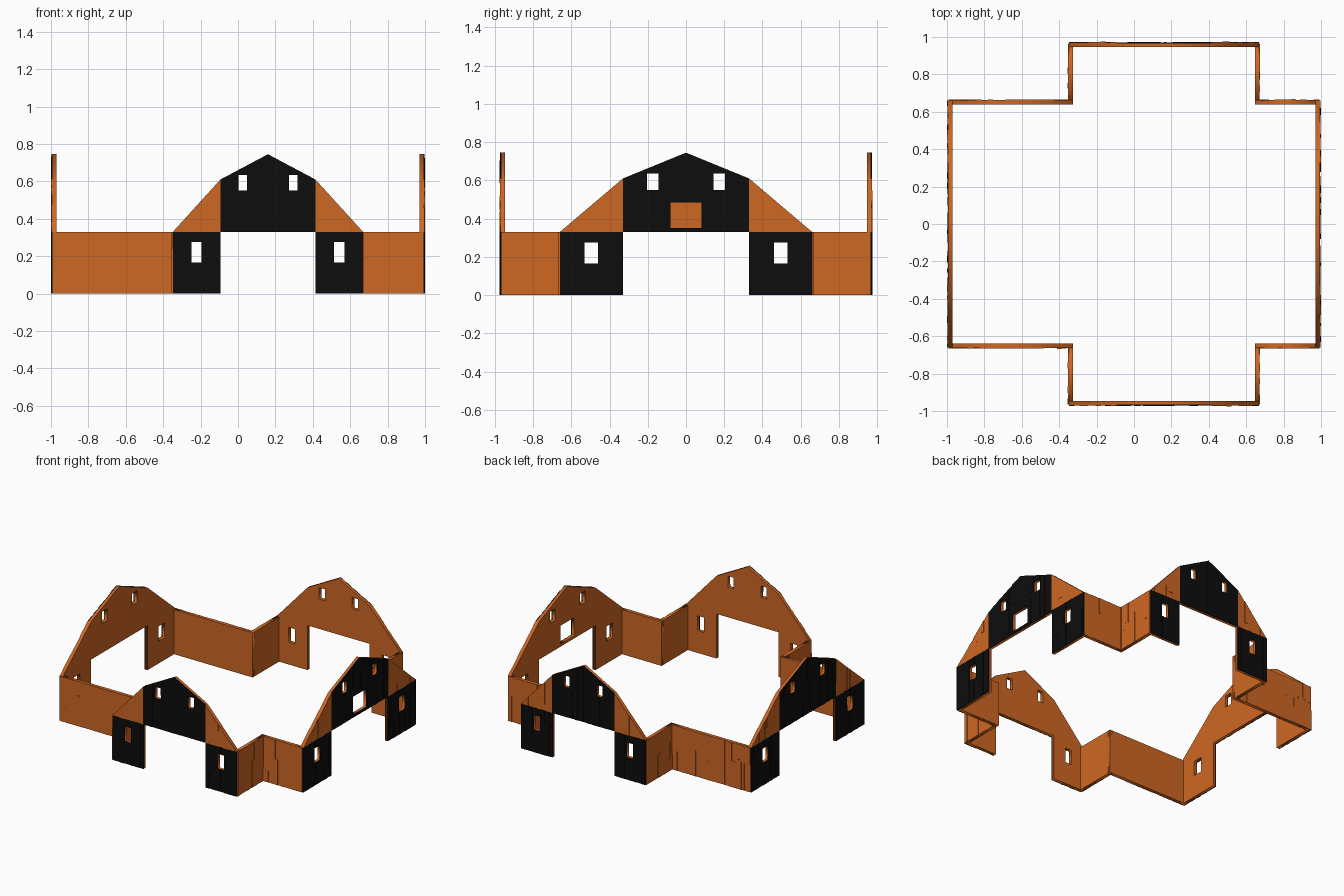
import bpy, bmesh, math, random
from mathutils import Matrix, Vector

random.seed(4)
cube = bpy.data.objects.get("Cube")
if cube:
    bpy.data.objects.remove(cube, do_unlink=True)


def material(name, rgb):
    m = bpy.data.materials.new(name)
    m.use_nodes = True
    m.diffuse_color = (*rgb, 1)
    m.node_tree.nodes["Principled BSDF"].inputs["Base Color"].default_value = (*rgb, 1)
    return m


ORANGE = material("orange wood", (0.62, 0.135, 0.017))
BLACK = material("black boards", (0.004, 0.004, 0.004))

THICK = 0.02     # wall core
EAVE = 0.33      # low wall height
KNEE = 0.61      # where the roof slope changes
RIDGE = 0.745


def frame(x, y, degrees):
    """Local x runs along the wall, local y is up, local z points outward."""
    a = math.radians(degrees)
    along, up = Vector((math.cos(a), math.sin(a), 0)), Vector((0, 0, 1))
    m = Matrix((along, up, along.cross(up))).transposed().to_4x4()
    m.translation = (x, y, 0)
    return m


def rect(u0, u1, v0, v1):
    return [(u0, v0), (u1, v0), (u1, v1), (u0, v1)]


def core(name, place, outline, holes=()):
    """Solid wall from an outline with rectangular openings."""
    cu = bpy.data.curves.new(name, "CURVE")
    cu.dimensions, cu.fill_mode, cu.extrude = "2D", "BOTH", THICK / 2
    for loop in [outline] + [rect(*h) for h in holes]:
        sp = cu.splines.new("POLY")
        sp.points.add(len(loop) - 1)
        for p, (u, v) in zip(sp.points, loop):
            p.co = (u, v, 0, 1)
        sp.use_cyclic_u = True
    cu.materials.append(ORANGE)
    ob = bpy.data.objects.new(name, cu)
    bpy.context.collection.objects.link(ob)
    ob.matrix_world = place @ Matrix.Translation((0, 0, -THICK / 2))
    bpy.ops.object.select_all(action="DESELECT")
    ob.select_set(True)
    bpy.context.view_layer.objects.active = ob
    bpy.ops.object.convert(target="MESH")


def plank(bm, u0, u1, low, tops, depth):
    ring = [(u0, low), (u1, low), (u1, tops[1]), (u0, tops[0])]
    back = [bm.verts.new((u, v, 0)) for u, v in ring]
    front = [bm.verts.new((u, v, depth)) for u, v in ring]
    bm.faces.new(front)
    for i in range(4):
        j = (i + 1) % 4
        bm.faces.new((back[i], back[j], front[j], front[i]))


def siding(name, place, u0, u1, low, top, mat, holes=(), breaks=()):
    """Uneven vertical boards that stop around the openings."""
    edges = {u0, u1, *breaks}
    for h in holes:
        edges |= {e for e in h[:2] if u0 < e < u1}
    u = u0 + 0.03
    while u < u1 - 0.015:
        if all(abs(u - e) > 0.008 for e in edges):
            edges.add(u)
        u += random.uniform(0.02, 0.04)
    edges = sorted(edges)
    bm = bmesh.new()
    for a, b in zip(edges, edges[1:]):
        mid = (a + b) / 2
        bottom, cut = low, [h for h in holes if h[0] < mid < h[1]]
        depth = random.uniform(0.004, 0.008)
        for h in cut:
            plank(bm, a, b, bottom, (h[2], h[2]), depth)
            bottom = h[3]
        # Some boards are joined from two lengths
        reach = min(top(a), top(b)) - bottom
        if reach > 0.12 and random.random() < 0.35:
            joint = bottom + reach * random.uniform(0.25, 0.75)
            plank(bm, a, b, bottom, (joint, joint), depth)
            bottom, depth = joint, random.uniform(0.004, 0.009)
        plank(bm, a, b, bottom, (top(a), top(b)), depth)
    me = bpy.data.meshes.new(name)
    bm.to_mesh(me)
    bm.free()
    me.materials.append(mat)
    ob = bpy.data.objects.new(name, me)
    bpy.context.collection.objects.link(ob)
    ob.matrix_world = place


def gable(name, place, s, hatch=False):
    """Barn end with a wide doorway, four windows and an optional loft hatch."""
    half, knee = 0.66 * s, 0.33 * s

    def roof(u):
        u = abs(u)
        if u < knee:
            return RIDGE + (KNEE - RIDGE) * u / knee
        return KNEE + (EAVE - KNEE) * (u - knee) / (half - knee)

    right = [(knee, EAVE), (knee, 0), (half, 0), (half, EAVE), (knee, KNEE)]
    outline = right + [(0, RIDGE)] + [(-u, v) for u, v in reversed(right)]
    holes = []
    for a, b, v0, v1 in ((0.145, 0.205, 0.55, 0.635), (0.46, 0.53, 0.165, 0.275)):
        holes += [(a * s, b * s, v0, v1), (-b * s, -a * s, v0, v1)]
    if hatch:
        holes.append((-0.08, 0.08, 0.35, 0.485))
    core(name + "_wall", place, outline, holes)
    siding(name + "_loft_boards", place, -knee, knee, EAVE, roof, BLACK,
           [h for h in holes if h[2] > EAVE], (0,))
    for side, a, b in (("a", -half, -knee), ("b", knee, half)):
        siding(f"{name}_door_side_boards_{side}", place, a, b, 0, lambda u: EAVE, BLACK,
               [h for h in holes if h[3] < EAVE and a < h[0] < b])
        siding(f"{name}_slope_boards_{side}", place, a, b, EAVE, roof, ORANGE)


def low_wall(name, x, y, degrees, length):
    place = frame(x, y, degrees)
    core(name + "_wall", place, rect(0, length, 0, EAVE))
    siding(name + "_boards", place, 0, length, 0, lambda u: EAVE, ORANGE)


# Four barn ends
FRONT, SIDE, CENTRE = 0.966, 0.991, 0.16
gable("front_gable", frame(CENTRE, -FRONT, 0), 0.77)
gable("back_gable", frame(CENTRE, FRONT, 180), 0.77)
gable("left_gable", frame(SIDE, 0, 90), 1, hatch=True)
gable("right_gable", frame(-SIDE, 0, -90), 1)

# Low walls and returns that join the barn ends
CORNER = 0.659
X0, X1 = CENTRE - 0.507, CENTRE + 0.507
RETURN = FRONT - CORNER + THICK
low_wall("front_right", -SIDE, -CORNER, 0, X0 + SIDE + THICK)
low_wall("front_left", X1 - THICK, -CORNER, 0, SIDE - X1 + THICK)
low_wall("back_left", SIDE, CORNER, 180, SIDE - X1 + THICK)
low_wall("back_right", X0 + THICK, CORNER, 180, X0 + SIDE + THICK)
low_wall("front_left_return", X1, -FRONT, 90, RETURN)
low_wall("back_left_return", X1, CORNER - THICK, 90, RETURN)
low_wall("front_right_return", X0, -CORNER + THICK, -90, RETURN)
low_wall("back_right_return", X0, FRONT, -90, RETURN)
